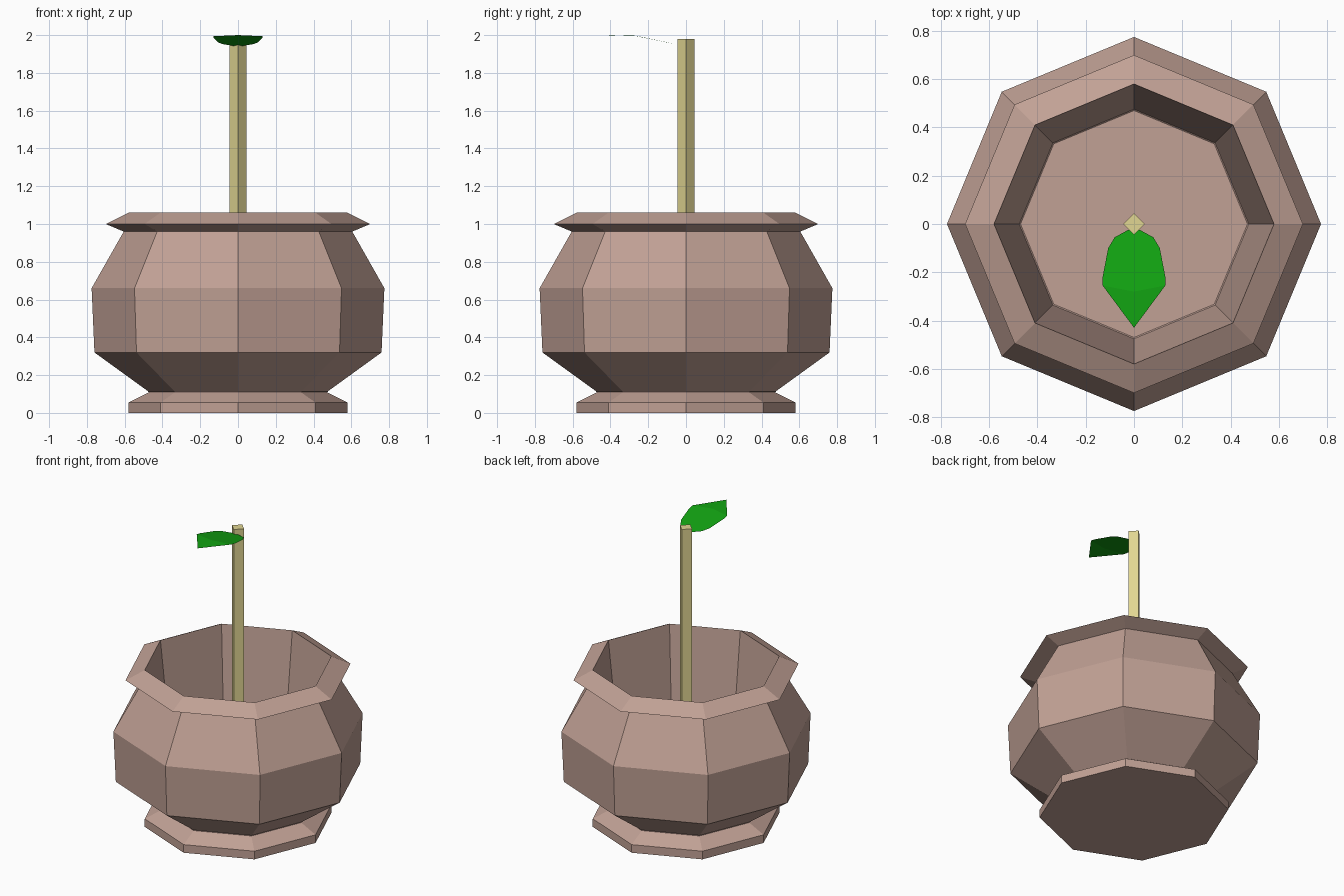
import bpy, bmesh, math

cube = bpy.data.objects.get("Cube")
if cube:
    bpy.data.objects.remove(cube, do_unlink=True)


def material(name, rgb):
    mat = bpy.data.materials.new(name)
    mat.use_nodes = True
    mat.diffuse_color = (*rgb, 1)
    mat.node_tree.nodes["Principled BSDF"].inputs["Base Color"].default_value = (*rgb, 1)
    return mat


def add_object(name, bm, mat):
    mesh = bpy.data.meshes.new(name)
    bm.to_mesh(mesh)
    bm.free()
    mesh.materials.append(mat)
    obj = bpy.data.objects.new(name, mesh)
    bpy.context.collection.objects.link(obj)
    return obj


def lathe(name, profile, sides, mat):
    """Sweep (radius, height) rings around z and cap both ends."""
    bm = bmesh.new()
    rings = []
    for r, z in profile:
        angles = [math.tau * i / sides for i in range(sides)]
        rings.append([bm.verts.new((r * math.cos(a), r * math.sin(a), z)) for a in angles])
    for low, high in zip(rings, rings[1:]):
        for i in range(sides):
            j = (i + 1) % sides
            bm.faces.new((low[i], low[j], high[j], high[i]))
    bm.faces.new(rings[0][::-1])
    bm.faces.new(rings[-1])
    return add_object(name, bm, mat)


clay = material("clay", (0.533, 0.356, 0.301))
stalk = material("pale stalk", (0.75, 0.67, 0.288))
green = material("leaf green", (0.006, 0.367, 0.006))

# Pot: foot, belly, flared rim, then the inner wall down to the floor
FLOOR = 0.11
pot_profile = [(0.58, 0), (0.58, 0.055), (0.47, 0.11), (0.76, 0.32), (0.775, 0.66),
               (0.605, 0.96), (0.70, 1.0), (0.58, 1.06), (0.475, FLOOR)]
lathe("pot", pot_profile, 8, clay)

# Stem: square post standing on the pot floor
lathe("stem", [(0.045, FLOOR), (0.045, 1.98)], 4, stalk)

# Leaf: thin sheet with a base panel and a folded tip panel
bm = bmesh.new()
half = [(0.025, -0.025, 1.943), (0.08, -0.055, 1.952), (0.107, -0.10, 1.962), (0.13, -0.22, 1.987)]
right = [bm.verts.new(p) for p in half]
left = [bm.verts.new((-x, y, z)) for x, y, z in half]
fold_right = bm.verts.new((0.13, -0.255, 1.994))
fold_left = bm.verts.new((-0.13, -0.255, 1.994))
fold_mid = bm.verts.new((0, -0.28, 1.998))
tip = bm.verts.new((0, -0.43, 2.0))
bm.faces.new(left + [fold_left, fold_mid, fold_right] + right[::-1])
bm.faces.new((fold_left, tip, fold_mid))
bm.faces.new((fold_mid, tip, fold_right))
add_object("leaf", bm, green)
